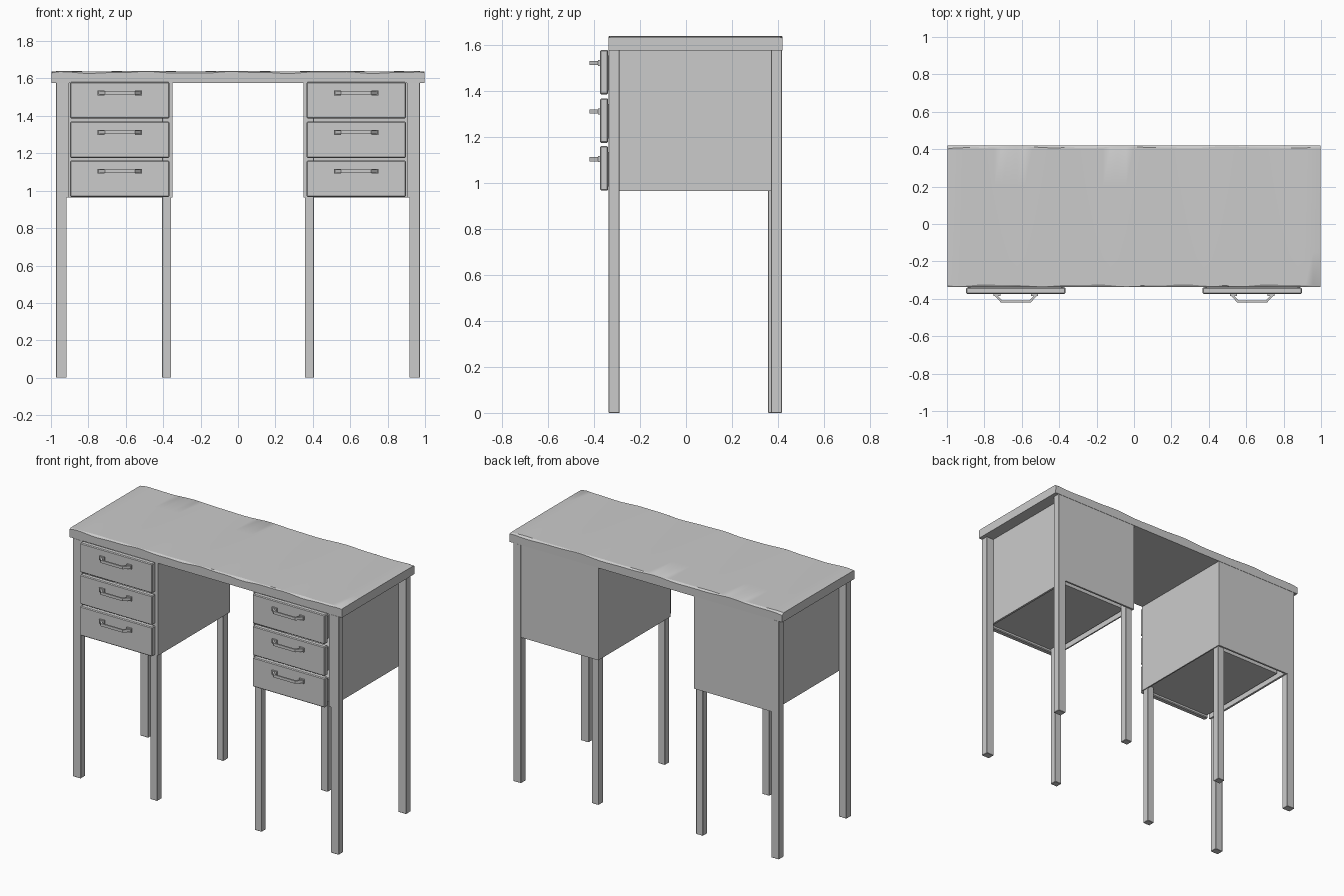
import bpy, bmesh, math

if "Cube" in bpy.data.objects:
    bpy.data.objects.remove(bpy.data.objects["Cube"])


def finish(name, bm, bevel=0.0):
    bmesh.ops.recalc_face_normals(bm, faces=bm.faces)
    me = bpy.data.meshes.new(name)
    bm.to_mesh(me)
    bm.free()
    ob = bpy.data.objects.new(name, me)
    bpy.context.collection.objects.link(ob)
    if bevel:
        mod = ob.modifiers.new("edge_bevel", 'BEVEL')
        mod.width = bevel
        mod.segments = 1
    return ob


def add_box(bm, x0, x1, y0, y1, z0, z1):
    verts = bmesh.ops.create_cube(bm, size=1)["verts"]
    for v in verts:
        v.co = ((x0 + x1) / 2 + v.co.x * (x1 - x0),
                (y0 + y1) / 2 + v.co.y * (y1 - y0),
                (z0 + z1) / 2 + v.co.z * (z1 - z0))


def box(name, x0, x1, y0, y1, z0, z1, bevel=0.0):
    bm = bmesh.new()
    add_box(bm, min(x0, x1), max(x0, x1), y0, y1, z0, z1)
    return finish(name, bm, bevel)


def prism(bm, points, z0, z1):
    face = bm.faces.new([bm.verts.new((x, y, z0)) for x, y in points])
    ext = bmesh.ops.extrude_face_region(bm, geom=[face])["geom"]
    for v in ext:
        if isinstance(v, bmesh.types.BMVert):
            v.co.z = z1


# Worn table top: closed loops of cross-section points along x, edges softly dented
def table_top():
    bm = bmesh.new()
    n = 48
    rings = []
    for i in range(n + 1):
        x = -0.998 + 1.996 * i / n
        end = 0.005 if i in (0, n) else 0.0
        front = 0.005 - 0.004 * math.cos(x * 12.5) + 0.002 * math.sin(x * 29) + end
        back = 0.005 - 0.004 * math.cos(x * 11 + 0.5) + 0.002 * math.sin(x * 23) + end
        crown = 1.641 - 0.003 * (1 - math.cos(x * 12.5)) / 2 - end
        section = [(-0.337, 1.577), (-0.338, 1.637 - front), (-0.333 + front, crown - 0.001),
                   (-0.15, crown), (0.2, crown), (0.415 - back, crown - 0.001),
                   (0.42, 1.637 - back), (0.419, 1.577)]
        rings.append([bm.verts.new((x, y, z)) for y, z in section])
    for a, b in zip(rings, rings[1:]):
        for j in range(len(a)):
            k = (j + 1) % len(a)
            bm.faces.new((a[j], a[k], b[k], b[j]))
    bm.faces.new(rings[0])
    bm.faces.new(rings[-1])
    ob = finish("table_top", bm)
    bpy.context.view_layer.objects.active = ob
    ob.select_set(True)
    bpy.ops.object.shade_smooth_by_angle(angle=math.radians(25))
    ob.select_set(False)


# Bent pull handle with wider mounting tabs
def handle(name, cx, cz):
    bm = bmesh.new()
    outer = [(-0.116, -0.372), (-0.116, -0.381), (-0.080, -0.419)]
    inner = [(-0.072, -0.409), (-0.100, -0.381), (-0.094, -0.372)]
    left = outer
    right = [(-x, y) for x, y in reversed(outer)]
    in_right = [(-x, y) for x, y in reversed(inner)]
    pts = left + right + in_right + inner
    prism(bm, [(cx + x, y) for x, y in pts], cz - 0.009, cz + 0.009)
    for s in (-1, 1):
        add_box(bm, cx + s * 0.1 - 0.018, cx + s * 0.1 + 0.018,
                -0.384, -0.372, cz - 0.013, cz + 0.013)
    finish(name, bm)


# Drawer: front board plus open tray behind it
def drawer(tag, cx, z0):
    z1 = z0 + 0.194
    box("drawer_front_" + tag, cx - 0.265, cx + 0.265, -0.374, -0.339, z0, z1, 0.005)
    bm = bmesh.new()
    a, b, t = cx - 0.255, cx + 0.255, 0.012
    f, r, lo, hi = -0.339, 0.35, z0 + 0.018, z1 - 0.025
    add_box(bm, a, b, f, r, lo, lo + t)
    add_box(bm, a, a + t, f, r, lo + t, hi)
    add_box(bm, b - t, b, f, r, lo + t, hi)
    add_box(bm, a + t, b - t, r - t, r, lo + t, hi)
    finish("drawer_tray_" + tag, bm)
    handle("drawer_handle_" + tag, cx, (z0 + z1) / 2 + 0.04)


table_top()
PZ, TZ = 0.965, 1.578
for s, side in ((-1, "left"), (1, "right")):
    # Legs
    box(f"outer_front_leg_{side}", s * 0.916, s * 0.973, -0.337, -0.289, 0, TZ, 0.002)
    box(f"outer_back_leg_{side}", s * 0.916, s * 0.973, 0.369, 0.418, 0, TZ, 0.002)
    box(f"inner_front_leg_{side}", s * 0.357, s * 0.407, -0.335, -0.289, 0, TZ, 0.002)
    box(f"inner_back_leg_{side}", s * 0.357, s * 0.407, 0.357, 0.405, 0, TZ, 0.002)
    # Pedestal panels
    box(f"outer_side_panel_{side}", s * 0.904, s * 0.918, -0.337, 0.405, PZ, TZ)
    box(f"inner_side_panel_{side}", s * 0.350, s * 0.359, -0.338, 0.417, PZ, TZ)
    box(f"back_panel_{side}", s * 0.350, s * 0.917, 0.405, 0.417, PZ, TZ)
    # Drawers
    for i, z in enumerate((0.967, 1.175, 1.386)):
        drawer(f"{side}_{i + 1}", s * 0.632, z)
